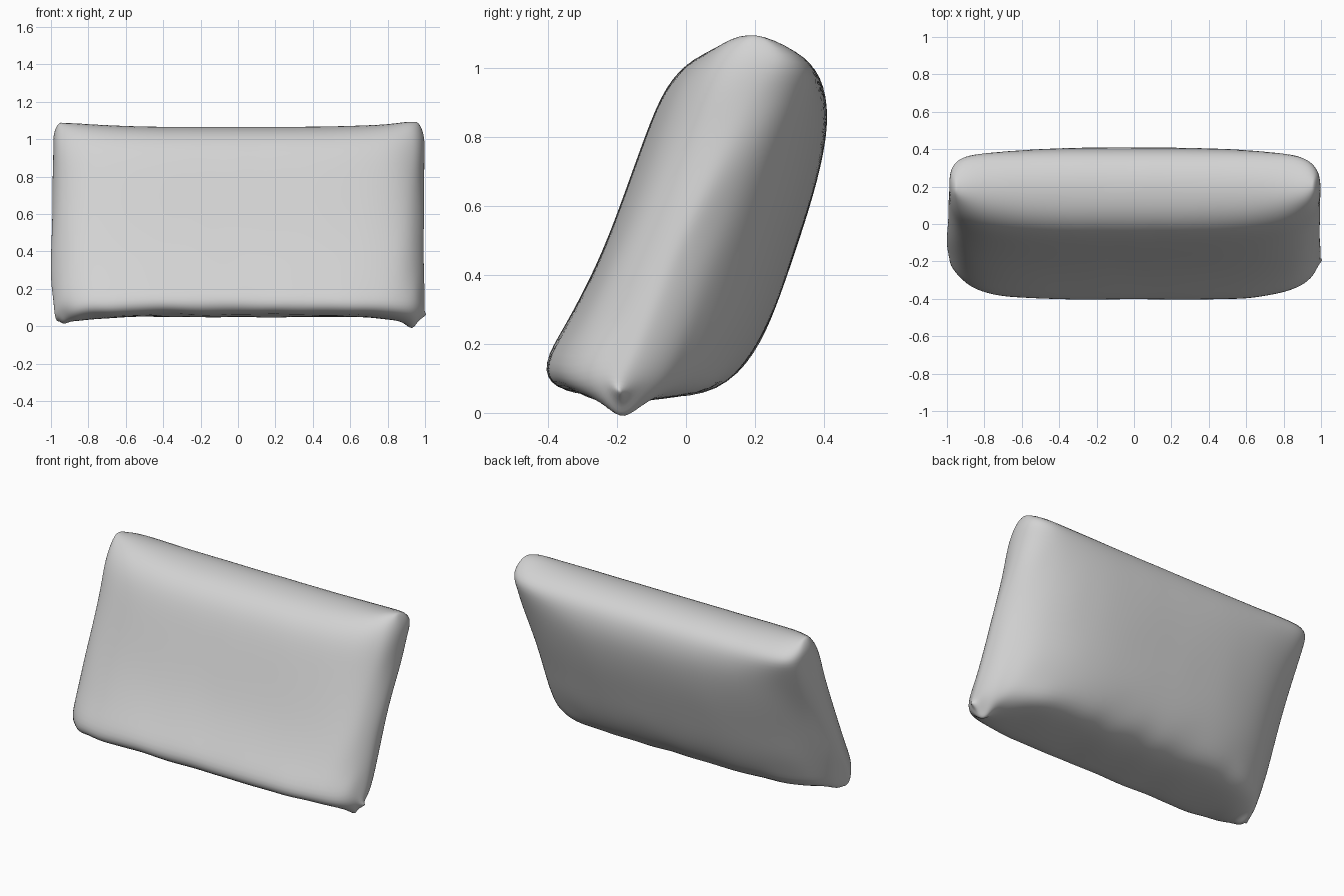
import bpy
import bmesh
from mathutils import Vector, noise

cube = bpy.data.objects.get("Cube")
if cube:
    bpy.data.objects.remove(cube)

# Cushion fabric
fabric = bpy.data.materials.new("light_grey_fabric")
fabric.use_nodes = True
grey = (0.65, 0.65, 0.65, 1)
fabric.diffuse_color = grey
fabric.node_tree.nodes["Principled BSDF"].inputs["Base Color"].default_value = grey

# Side outlines as (y, z), bottom to top: plump middle and pinched end
mid_front = [(-.28, .055), (-.385, .07), (-.42, .14), (-.35, .25), (-.26, .42),
             (-.19, .6), (-.12, .8), (-.06, .95), (.02, 1.03), (.12, 1.065)]
mid_back = [(-.08, .045), (.1, .055), (.2, .17), (.26, .3), (.31, .45),
            (.37, .63), (.41, .8), (.41, .92), (.37, 1.02), (.25, 1.07)]
end_front = [(-.24, .025), (-.32, .06), (-.35, .13), (-.28, .25), (-.21, .42),
             (-.13, .6), (-.05, .8), (.0, .95), (.06, 1.05), (.14, 1.1)]
end_back = [(-.14, .015), (-.05, .06), (.01, .13), (.07, .26), (.13, .42),
            (.21, .6), (.3, .8), (.365, .93), (.39, 1.01), (.27, 1.085)]
rows = len(mid_front)
middle = mid_front + mid_back[::-1]
end = end_front + end_back[::-1]
count = len(middle)

# Distance along the cushion, and how far the ring closes at its end
half = [(i / 10, 1) for i in range(1, 8)]
half += [(.8, .98), (.87, .92), (.92, .81), (.955, .64), (.98, .4), (.995, .12)]
stations = [(-x, s) for x, s in reversed(half)] + [(0, 1)] + half


def ring_points(x, close):
    reach = min(abs(x) / .94, 1)
    ring = []
    for i, (m, e) in enumerate(zip(middle, end)):
        # The underside and top stay full for longer than the broad faces
        level = min(i, count - 1 - i)
        power = (9, 6, 4)[min(level, 2)] if i < rows or level < 2 else 3.5
        width = .965 if level in (0, rows - 1) else 1
        ring.append(Vector((x * width, *Vector(m).lerp(Vector(e), reach ** power))))
    closed = []
    for i, p in enumerate(ring):
        # The top corners stay boxier than the rest of the end
        level = min(i, count - 1 - i)
        keep = close ** (1.1 - .7 * (level / (rows - 1)) ** 4)
        closed.append(p.lerp((p + ring[-1 - i]) / 2, 1 - keep))
    return closed


def wrinkle(p):
    # Creases gather at the underside and the two ends
    low = max(0, 1 - p.z / .25)
    side = max(0, (abs(p.x) - .8) / .2)
    amount = .002 + .016 * low + .014 * side + .02 * low * side
    return p + noise.noise_vector(p * 8) * amount


bm = bmesh.new()
rings = [[bm.verts.new(wrinkle(p)) for p in ring_points(x, s)] for x, s in stations]
for a, b in zip(rings, rings[1:]):
    for i in range(count):
        j = (i + 1) % count
        bm.faces.new((a[i], a[j], b[j], b[i]))

# Close both ends with strips joining front to back
for ring in (rings[0], rings[-1]):
    for i in range(rows - 1):
        bm.faces.new((ring[i], ring[i + 1], ring[-2 - i], ring[-1 - i]))

# Gathered points at the bottom corners
for ring, pull in ((rings[2], (0, -.01, -.025)), (rings[-3], (0, .01, -.05)),
                   (rings[-1], (.05, .01, .03))):
    for v in (ring[0], ring[-1]):
        v.co += Vector(pull)

bmesh.ops.recalc_face_normals(bm, faces=bm.faces)
mesh = bpy.data.meshes.new("cushion")
bm.to_mesh(mesh)
bm.free()
mesh.materials.append(fabric)
cushion = bpy.data.objects.new("cushion", mesh)
bpy.context.collection.objects.link(cushion)
for face in mesh.polygons:
    face.use_smooth = True

# Soft rounded surface
soft = cushion.modifiers.new("soft", "SUBSURF")
soft.levels = soft.render_levels = 2
